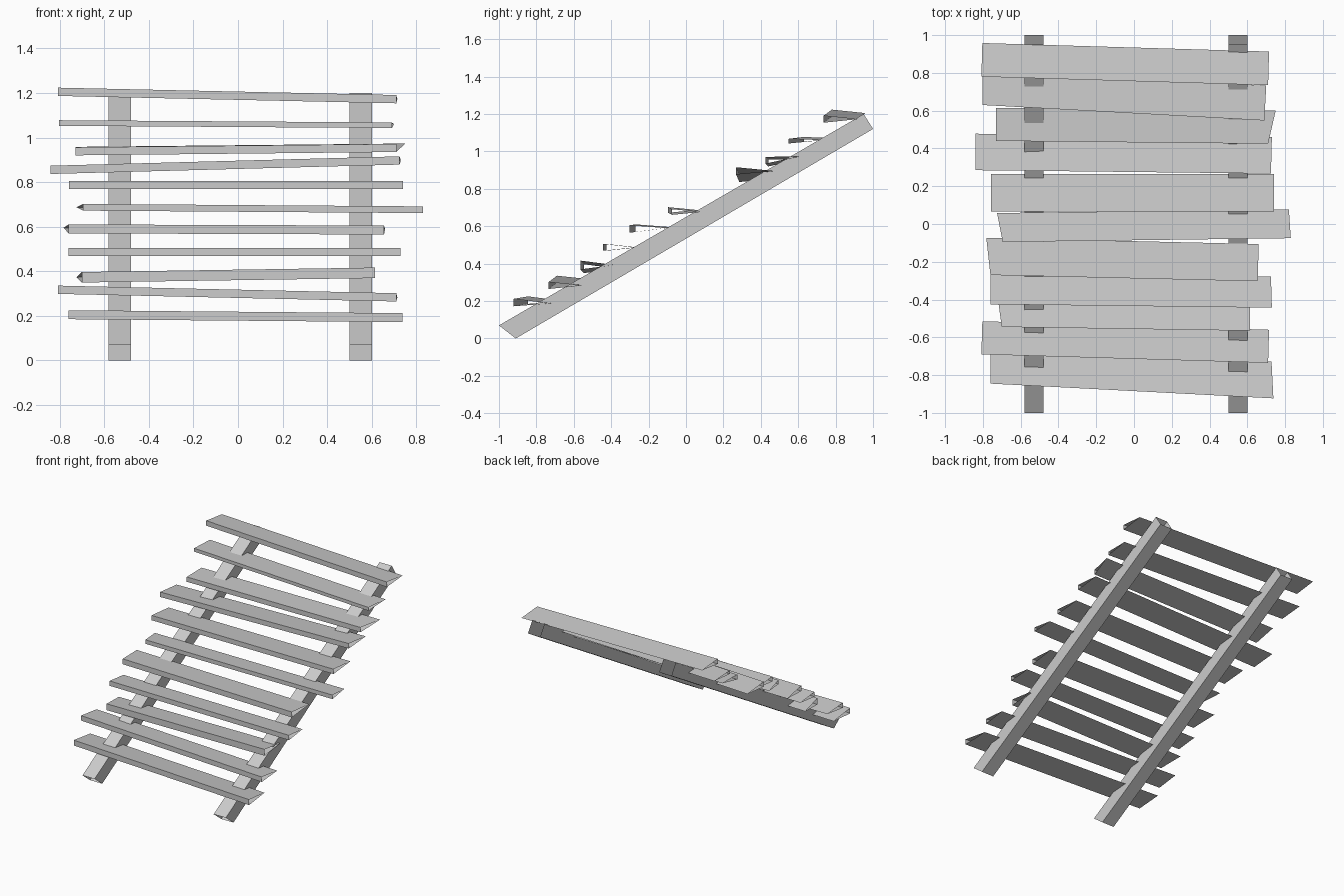
import bpy
import bmesh
from mathutils import Vector

default_cube = bpy.data.objects.get("Cube")
if default_cube:
    bpy.data.objects.remove(default_cube, do_unlink=True)

# One plain grey for the whole staircase
grey = bpy.data.materials.new("plain_grey")
grey.use_nodes = True
colour = (0.6, 0.6, 0.6, 1)
grey.diffuse_color = colour
grey.node_tree.nodes["Principled BSDF"].inputs["Base Color"].default_value = colour


def open_tube(name, start_section, end_section):
    """Join two matching cross-sections with flat sides and leave the ends open."""
    mesh = bpy.data.meshes.new(name)
    bm = bmesh.new()
    start = [bm.verts.new(point) for point in start_section]
    end = [bm.verts.new(point) for point in end_section]
    count = len(start)
    for i in range(count):
        following = (i + 1) % count
        bm.faces.new((start[i], start[following], end[following], end[i]))
    bm.to_mesh(mesh)
    bm.free()
    mesh.materials.append(grey)
    tube = bpy.data.objects.new(name, mesh)
    bpy.context.collection.objects.link(tube)
    return tube


def wedge_section(front, skew, width, rise, thickness):
    """Triangle with an upright front edge that tapers to a point at the back."""
    front = Vector(front)
    half = Vector((0, 0, thickness / 2))
    back = front + Vector((skew, width, rise))
    return [front - half, front + half, back]


# Sloping side rails, hollow and open at both ends
rail_profile = [(-1, 0.07), (-0.91, 0), (1, 1.12), (0.95, 1.2)]


def rail(name, centre_x, half_width=0.05):
    low_end, high_end = [], []
    for side in (-half_width, half_width):
        x = centre_x + side
        points = [Vector((x, y, z)) for y, z in rail_profile]
        low_end += points[:2] if side < 0 else points[1::-1]
        high_end += [points[3], points[2]] if side < 0 else points[2:]
    open_tube(name, low_end, high_end)


rail("left_rail", 0.55)
rail("right_rail", -0.53)

# Crooked steps: front edge ends, end skews, width, back rise, thickness
steps = [
    ((-.76, -.845, .205), (.738, -.923, .192), 0, -.01, .195, -.005, .04),
    ((-.808, -.69, .317), (.71, -.735, .283), .005, .005, .175, 0, .037),
    ((-.7, -.545, .373), (.615, -.565, .393), -.025, 0, .18, 0, .047),
    ((-.76, -.425, .487), (.73, -.443, .487), 0, -.005, .165, 0, .036),
    ((-.76, -.27, .59), (.655, -.303, .585), -.022, .005, .197, .005, .04),
    ((-.695, -.095, .687), (.83, -.075, .676), -.03, -.01, .153, 0, .03),
    ((-.757, .065, .788), (.74, .065, .788), 0, 0, .2, 0, .036),
    ((-.84, .285, .855), (.725, .267, .897), 0, .005, .193, 0, .037),
    ((-.73, .44, .938), (.71, .425, .953), 0, .04, .175, .02, .036),
    ((-.802, .63, 1.065), (.69, .548, 1.055), 0, .01, .185, .005, .025),
    ((-.808, .78, 1.205), (.71, .735, 1.172), .005, .005, .178, 0, .037),
]
for number, (right, left, skew_r, skew_l, width, rise, thick) in enumerate(steps, 1):
    open_tube(
        f"step_{number}",
        wedge_section(left, skew_l, width, rise, thick),
        wedge_section(right, skew_r, width, rise, thick),
    )

# Make every side face outward
for item in bpy.context.collection.objects:
    if item.type == "MESH" and item.name.startswith(("step_", "left_rail", "right_rail")):
        centre = sum((v.co for v in item.data.vertices), Vector()) / len(item.data.vertices)
        bm = bmesh.new()
        bm.from_mesh(item.data)
        bm.normal_update()
        flipped = [f for f in bm.faces if f.normal.dot(f.calc_center_median() - centre) < 0]
        bmesh.ops.reverse_faces(bm, faces=flipped)
        bm.to_mesh(item.data)
        bm.free()
